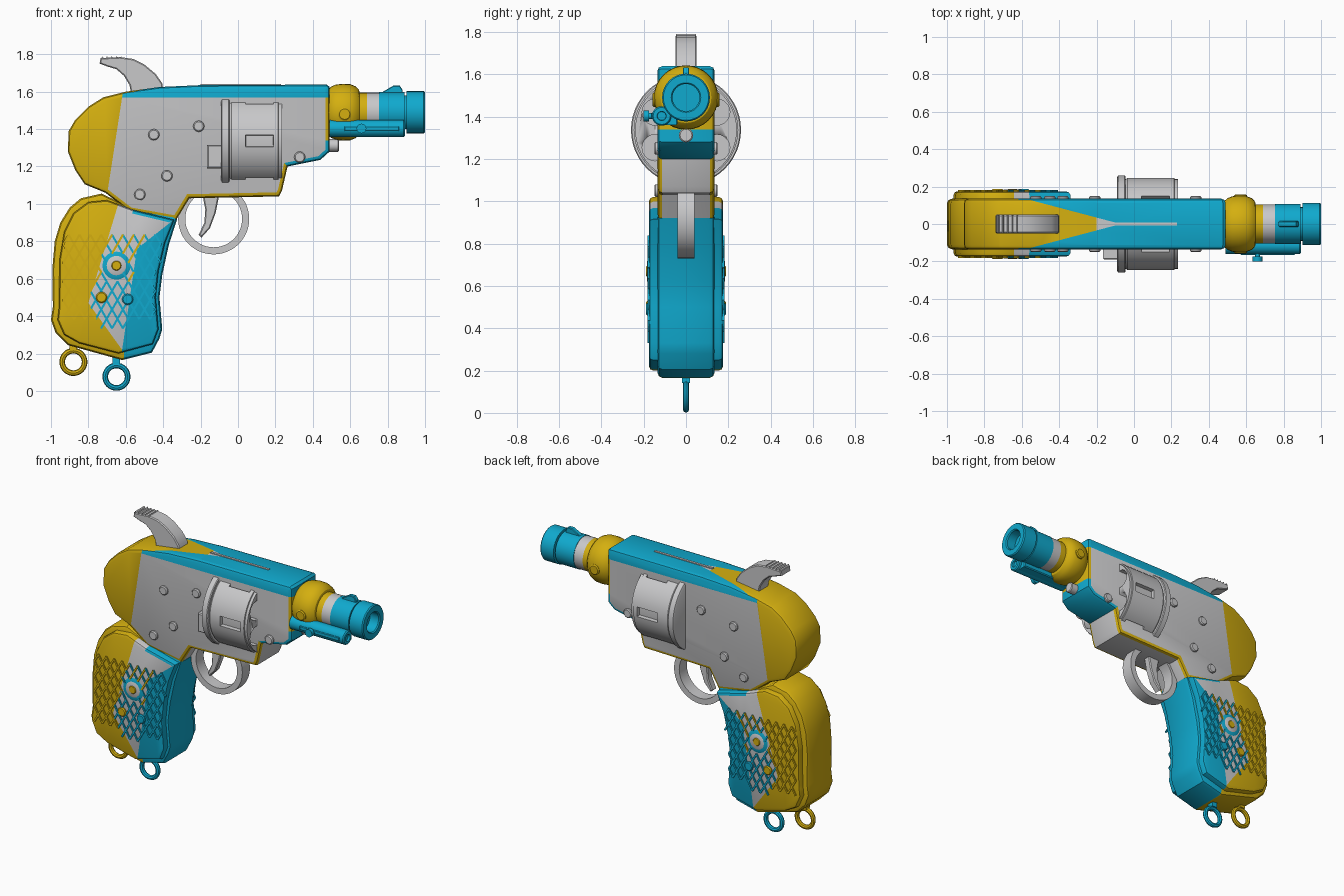
import bpy, bmesh
from math import sin, cos, pi, radians, degrees, atan2
from mathutils import Vector, Matrix

if "Cube" in bpy.data.objects:
    bpy.data.objects.remove(bpy.data.objects["Cube"])


def material(name, rgb):
    m = bpy.data.materials.new(name)
    m.use_nodes = True
    m.diffuse_color = (*rgb, 1)
    m.node_tree.nodes["Principled BSDF"].inputs["Base Color"].default_value = (*rgb, 1)
    return m


MATS = [material("light_grey", (0.58, 0.58, 0.59)),
        material("golden_yellow", (0.66, 0.43, 0.005)),
        material("bright_blue", (0.005, 0.40, 0.62))]
GREY, YELLOW, BLUE = range(3)


def finish(name, bm, paint):
    """Turn a bmesh into an object; paint is a colour index or a rule."""
    bmesh.ops.recalc_face_normals(bm, faces=bm.faces)
    bm.normal_update()
    for f in bm.faces:
        f.smooth = True
        f.material_index = paint(f.calc_center_median(), f.normal) if callable(paint) else paint
    me = bpy.data.meshes.new(name)
    bm.to_mesh(me)
    bm.free()
    for m in MATS:
        me.materials.append(m)
    me.set_sharp_from_angle(angle=radians(32))
    ob = bpy.data.objects.new(name, me)
    bpy.context.collection.objects.link(ob)
    return ob


def prism(pts, y0, y1, bevel=0.0, segments=1):
    """Extrude an XZ outline along y and soften the outline edges."""
    bm = bmesh.new()
    cap = bm.faces.new([bm.verts.new((x, y0, z)) for x, z in pts])
    ext = bmesh.ops.extrude_face_region(bm, geom=[cap], use_keep_orig=True)["geom"]
    bmesh.ops.translate(bm, vec=(0, y1 - y0, 0),
                        verts=[v for v in ext if isinstance(v, bmesh.types.BMVert)])
    bmesh.ops.recalc_face_normals(bm, faces=bm.faces)
    if bevel:
        rim = [e for e in bm.edges if abs(e.verts[0].co.y - e.verts[1].co.y) < 1e-6]
        bmesh.ops.bevel(bm, geom=rim, offset=bevel, segments=segments,
                        profile=0.5, affect='EDGES')
    bm.normal_update()
    return bm


def lathe(profile, a, z, axis='X', segs=32, closed=False, bm=None):
    """Spin (distance, radius) pairs round an x or y axis through (a, z)."""
    bm = bm or bmesh.new()
    rings = []
    for t, r in profile:
        ring = []
        for k in range(segs):
            u, v = a + r * cos(2 * pi * k / segs), z + r * sin(2 * pi * k / segs)
            ring.append(bm.verts.new((t, u, v) if axis == 'X' else (u, t, v)))
        rings.append(ring)
    pairs = list(zip(rings, rings[1:]))
    if closed:
        pairs.append((rings[-1], rings[0]))
    else:
        bm.faces.new(rings[0])
        bm.faces.new(rings[-1])
    for p, q in pairs:
        for k in range(segs):
            j = (k + 1) % segs
            bm.faces.new((p[k], p[j], q[j], q[k]))
    return bm


def cut(bm, point, normal, faces=None):
    faces = list(faces or bm.faces)
    geom = set(faces) | {e for f in faces for e in f.edges} | {v for f in faces for v in f.verts}
    bmesh.ops.bisect_plane(bm, geom=list(geom), plane_co=point, plane_no=normal)
    bm.normal_update()


def cut_line(bm, p, q):
    cut(bm, (p[0], 0, p[1]), (q[1] - p[1], 0, p[0] - q[0]))


def left_of(p, q, c):
    return (q[0] - p[0]) * (c.z - p[1]) - (q[1] - p[1]) * (c.x - p[0]) > 0


# Frame with rounded rear, painted by zone
frame = prism([(-.60, 1.60), (-.72, 1.57), (-.80, 1.52), (-.87, 1.45), (-.905, 1.39), (-.91, 1.28),
               (-.87, 1.18), (-.82, 1.105), (-.71, 1.06), (-.58, .96), (-.33, .915), (-.26, 1.03),
               (.22, 1.04), (.235, 1.07), (.265, 1.20), (.44, 1.235), (.49, 1.28), (.49, 1.34),
               (.49, 1.625), (.475, 1.638), (-.20, 1.635), (-.42, 1.625)], -.135, .135, .022, 2)
REAR = (-.70, 1.05), (-.615, 1.60)
cut_line(frame, *REAR)
cut(frame, (0, 0, 1.57), (0, 0, 1))
for normal in ((.14, .53, 0), (.14, -.53, 0)):
    cut(frame, (-.07, 0, 0), normal, [f for f in frame.faces if f.normal.z > .5])
cut(frame, (-.2, 0, 0), (1, 0, 0), [f for f in frame.faces if f.normal.z > .5])


def frame_paint(c, n):
    if left_of(*REAR, c):
        return YELLOW
    if c.z > 1.57:
        if n.z > .5 and abs(c.y) < (-.07 - c.x) * .264:
            return YELLOW if c.x < -.2 else GREY
        return BLUE
    if c.x > .27 and c.z < 1.34 and abs(n.y) < .95:
        return BLUE
    if .15 < abs(n.y) < .95 or n.x > .99:
        return YELLOW
    return GREY


finish("frame", frame, frame_paint)
finish("top_groove", prism([(-.2, 1.62), (.23, 1.62), (.23, 1.641), (-.2, 1.641)], -.008, .008), GREY)

# Grip core: yellow back, blue front
core = prism([(-.73, 1.055), (-.84, 1.03), (-.90, .98), (-.95, .90), (-.98, .80), (-.993, .65),
              (-.99, .45), (-1, .38), (-.975, .31), (-.91, .245), (-.62, .165), (-.46, .205),
              (-.42, .28), (-.405, .33), (-.42, .50), (-.405, .62), (-.37, .78), (-.325, .92),
              (-.34, .94), (-.56, .975)], -.135, .135, .025, 2)
cut(core, (-.61, 0, 0), (1, 0, 0))
finish("grip_core", core, lambda c, n: BLUE if c.x > -.61 else YELLOW)

# Grip panels standing proud on both sides
panel = prism([(-.70, 1.02), (-.80, 1.01), (-.88, .95), (-.93, .85), (-.955, .70), (-.957, .45),
               (-.965, .38), (-.93, .30), (-.85, .255), (-.64, .20), (-.455, .25), (-.425, .33),
               (-.44, .50), (-.425, .64), (-.39, .79), (-.34, .915), (-.56, .968)],
              -.175, .175, .02, 2)
A, B = ((-.54, .76), (-.35, .91)), ((-.615, .25), (-.54, .76))
C, D = ((-.80, .47), (-.64, 1.0)), ((-.62, .22), (-.80, .47))
for line in (A, B, C, D):
    cut_line(panel, *line)


def grip_zone(c, n=None):
    if n and n.z > .25 and c.x > -.6 and c.z > .9:
        return BLUE
    if not left_of(*A, c) and not left_of(*B, c):
        return BLUE
    return YELLOW if left_of(*C, c) or left_of(*D, c) else GREY


finish("grip_panels", panel, grip_zone)

# Diamond checkering made from short crossed bars
MEDAL = Vector((-.65, 0, .67))
DX, DZ = .029, .05
bars = {YELLOW: bmesh.new(), BLUE: bmesh.new()}
for i in range(18):
    for j in range(11):
        lean = 1 if (i + j) % 2 else -1
        mid = Vector((-.92 + DX * i, 0, .36 + DZ * j))
        zone = grip_zone(mid)
        low, high = (.33, .86) if zone == GREY else (.39, .84)
        if not low < mid.z < high or (mid - MEDAL).length < .075:
            continue
        if mid.x > -.45 + max(0, mid.z - .6) * .25:
            continue
        if zone == GREY:
            zone = YELLOW if mid.z > .6 and lean > 0 else BLUE
        for side in (-1, 1):
            spot = (Matrix.Translation((mid.x, side * .176, mid.z))
                    @ Matrix.Rotation(lean * atan2(DX, DZ), 4, 'Y')
                    @ Matrix.Diagonal((.011, .012, .06, 1)))
            bmesh.ops.create_cube(bars[zone], size=1, matrix=spot)
finish("yellow_checkering", bars[YELLOW], YELLOW)
finish("blue_checkering", bars[BLUE], BLUE)


# Screws and round medallions, repeated on both sides
def stud(name, x, z, r, y0, y1, colour):
    for side, word in ((-1, "right"), (1, "left")):
        prof = [(side * y0, r), (side * (y1 - .006), r), (side * y1, r * .8)]
        finish(f"{name}_{word}", lathe(prof, x, z, 'Y', 20), colour)


for k, (x, z) in enumerate([(-.45, 1.37), (-.21, 1.415), (-.38, 1.15), (-.525, 1.05), (.33, 1.25)]):
    stud(f"frame_screw_{k + 1}", x, z, .03, .12, .15, GREY)
stud("rear_grip_screw", -.73, .50, .03, .16, .188, YELLOW)
stud("front_grip_screw", -.59, .49, .03, .16, .188, BLUE)
stud("medallion_rim", -.65, .67, .075, .16, .181, BLUE)
stud("medallion_face", -.65, .67, .058, .17, .184, GREY)
stud("medallion_centre", -.65, .67, .028, .17, .188, YELLOW)


# Lanyard rings with short stems
def hoop(name, x, z, colour, stem_top):
    prof = [(.015 * cos(k * pi / 4), .06 + .015 * sin(k * pi / 4)) for k in range(8)]
    finish(name, lathe(prof, x, z, 'Y', 32, True), colour)
    finish(name + "_stem", prism([(x - .02, z + .065), (x + .02, z + .065),
                                  (x + .02, stem_top), (x - .02, stem_top)], -.02, .02), colour)


hoop("rear_lanyard_ring", -.88, .155, YELLOW, .27)
hoop("front_lanyard_ring", -.65, .076, BLUE, .20)

# Trigger and guard
finish("trigger_guard", lathe([(-.04, .19), (.04, .19), (.04, .152), (-.04, .152)],
                              -.13, .92, 'Y', 48, True), GREY)
finish("trigger", prism([(-.19, 1.05), (-.10, 1.05), (-.12, .95), (-.15, .87), (-.195, .82),
                         (-.21, .835), (-.18, .90), (-.175, .97)], -.025, .025, .006), GREY)

# Hammer with thumb ridges
finish("hammer", prism([(-.74, 1.75), (-.735, 1.78), (-.63, 1.785), (-.56, 1.775), (-.50, 1.745),
                        (-.44, 1.695), (-.405, 1.645), (-.395, 1.58), (-.57, 1.58), (-.58, 1.635),
                        (-.61, 1.685), (-.65, 1.72), (-.70, 1.735)], -.05, .05, .006), GREY)
for k in range(5):
    x = -.725 + .025 * k
    finish(f"hammer_ridge_{k + 1}", prism([(x - .008, 1.775), (x + .008, 1.775),
                                           (x, 1.79)], -.048, .048), GREY)

# Fluted cylinder with six bored chambers
AXIS = 1.337
drum = lathe([(-.05, .235), (-.035, .247), (.04, .247), (.19, .247), (.215, .247), (.217, .24),
              (.235, .24)], 0, AXIS, segs=48)
bmesh.ops.recalc_face_normals(drum, faces=drum.faces)
flutes = []
for f in drum.faces:
    c = f.calc_center_median()
    turn = (degrees(atan2(c.z - AXIS, c.y)) + 30) % 60 - 30
    if .05 < c.x < .18 and len(f.verts) == 4 and abs(turn) < 7.5:
        flutes.append(f)
bmesh.ops.inset_region(drum, faces=flutes, thickness=.002, depth=-.025)
drum_ob = finish("cylinder", drum, GREY)
bores = bmesh.new()
for k in range(6):
    a = radians(30 + 60 * k)
    lathe([(.08, .062), (.3, .062)], .168 * cos(a), AXIS + .168 * sin(a), segs=20, bm=bores)
cutter = finish("chamber_cutter", bores, GREY)
cutter.hide_render = cutter.hide_viewport = True
mod = drum_ob.modifiers.new("chambers", 'BOOLEAN')
mod.object, mod.operation, mod.solver = cutter, 'DIFFERENCE', 'EXACT'
finish("cylinder_rear_plate", lathe([(-.09, .25), (-.085, .26), (-.05, .26), (-.045, .255)],
                                    0, AXIS, segs=48), GREY)
finish("cylinder_latch", prism([(-.165, 1.19), (-.08, 1.19), (-.08, 1.315), (-.165, 1.315)],
                               -.19, -.12, .006), GREY)

# Barrel: bulb, coloured bands, muzzle
Z = 1.49
finish("barrel_bulb", lathe([(.48, .12), (.50, .138), (.525, .148), (.56, .152), (.60, .15),
                             (.63, .138), (.647, .12), (.65, .105), (.69, .105)], 0, Z), YELLOW)
finish("barrel_grey_band", lathe([(.69, .105), (.755, .105)], 0, Z), GREY)
finish("barrel_blue_band", lathe([(.755, .108), (.89, .108), (.89, .09), (.93, .09)], 0, Z), BLUE)
finish("muzzle", lathe([(.90, .09), (.90, .113), (.993, .113), (1, .107), (1, .07), (.993, .064),
                        (.92, .064)], 0, Z), BLUE)
finish("bore_plug", lathe([(.91, .062), (.925, .062), (.925, .03), (.922, .028)], 0, Z), GREY)
finish("front_sight", prism([(.765, 1.58), (.775, 1.60), (.83, 1.632), (.865, 1.632),
                             (.88, 1.61), (.88, 1.58)], -.015, .015, .004), BLUE)
stud("bulb_screw", .57, 1.48, .035, .13, .158, YELLOW)

# Side rod with adjuster knob under the barrel
finish("side_rod", lathe([(.49, .046), (.885, .046), (.892, .04), (.892, .022), (.88, .02)],
                         -.115, 1.403, segs=24), BLUE)
finish("side_rod_bracket", prism([(.49, 1.36), (.87, 1.36), (.87, 1.44), (.49, 1.44)],
                                 -.115, -.04, .006), BLUE)
finish("side_rod_rib", prism([(.57, 1.39), (.86, 1.39), (.86, 1.415), (.57, 1.415)],
                             -.166, -.12, .003), BLUE)
finish("adjuster_knob", lathe([(-.13, .014), (-.175, .014), (-.175, .026), (-.20, .026)],
                              .66, 1.403, 'Y', 16), BLUE)
finish("ejector_rod_tip", lathe([(.47, .034), (.535, .034), (.54, .028)], 0, 1.312, segs=16), GREY)
